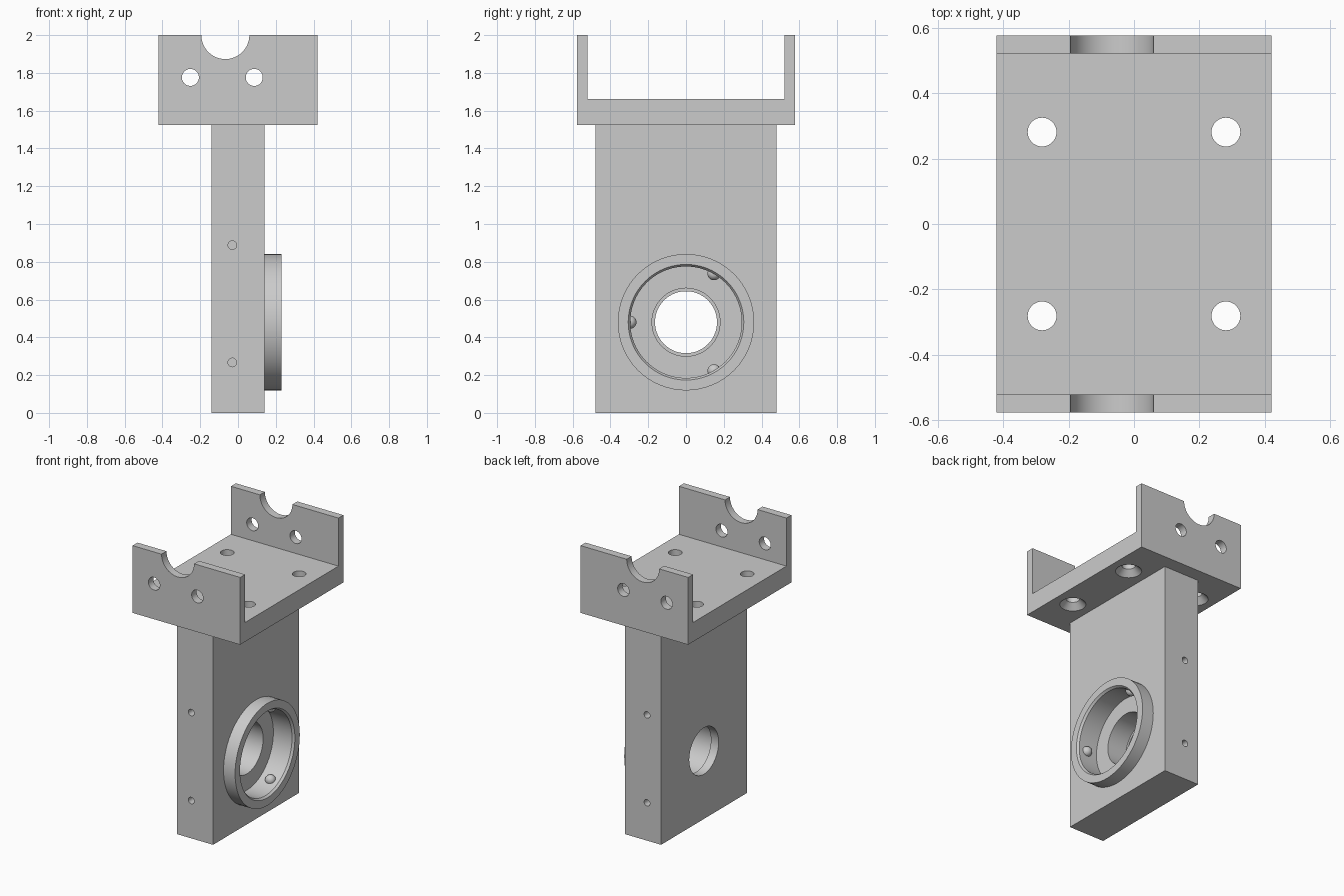
import bpy, bmesh, math
from mathutils import Matrix, Vector

if "Cube" in bpy.data.objects:
    bpy.data.objects.remove(bpy.data.objects["Cube"])

grey = bpy.data.materials.new("plain grey")
grey.diffuse_color = (0.6, 0.6, 0.6, 1)
grey.use_nodes = True
grey.node_tree.nodes["Principled BSDF"].inputs["Base Color"].default_value = grey.diffuse_color


def finish(bm, name):
    bmesh.ops.recalc_face_normals(bm, faces=bm.faces)
    me = bpy.data.meshes.new(name)
    bm.to_mesh(me)
    bm.free()
    ob = bpy.data.objects.new(name, me)
    bpy.context.collection.objects.link(ob)
    me.materials.append(grey)
    return ob


def box(name, lo, hi):
    lo, hi = Vector(lo), Vector(hi)
    bm = bmesh.new()
    bmesh.ops.create_cube(bm, size=1)
    for v in bm.verts:
        v.co = (lo + hi) / 2 + Vector(a * b for a, b in zip(v.co, hi - lo))
    return finish(bm, name)


def turned(name, profile, axis, at, n=64):
    """Solid of revolution from (distance along axis, radius) pairs."""
    bm = bmesh.new()
    rings = []
    for d, r in profile:
        rings.append([bm.verts.new((r * math.cos(2 * math.pi * i / n),
                                    r * math.sin(2 * math.pi * i / n), d)) for i in range(n)])
    for a, b in zip(rings, rings[1:]):
        for i in range(n):
            j = (i + 1) % n
            bm.faces.new((a[i], a[j], b[j], b[i]))
    bm.faces.new(rings[0])
    bm.faces.new(rings[-1])
    rot = Vector((0, 0, 1)).rotation_difference(Vector(axis)).to_matrix().to_4x4()
    bm.transform(Matrix.Translation(at) @ rot)
    return finish(bm, name)


def combine(target, tools, op):
    for t in tools:
        m = target.modifiers.new(op, 'BOOLEAN')
        m.operation, m.object, m.solver = op, t, 'EXACT'
    bpy.context.view_layer.update()
    me = bpy.data.meshes.new_from_object(
        target.evaluated_get(bpy.context.evaluated_depsgraph_get()))
    target.modifiers.clear()
    target.data = me
    for t in tools:
        bpy.data.objects.remove(t)


def smooth(ob):
    bpy.ops.object.select_all(action='DESELECT')
    ob.select_set(True)
    bpy.context.view_layer.objects.active = ob
    bpy.ops.object.shade_smooth_by_angle(angle=math.radians(30))


X, Y, Z = (1, 0, 0), (0, 1, 0), (0, 0, 1)
BORE_Z = 0.48

# Upright post with its round collar
post = box("post", (-0.14, -0.478, 0), (0.14, 0.478, 1.525))
combine(post, [turned("collar", [(0.1, 0.361), (0.23, 0.361)], X, (0, 0, BORE_Z))], 'UNION')

# Stepped bore with chamfered mouth, and blind pin holes in both narrow sides
cuts = [turned("bore", [(-0.3, 0.164), (-0.08, 0.164), (-0.08, 0.18), (0.07, 0.18),
                        (0.07, 0.295), (0.215, 0.295), (0.23, 0.306), (0.3, 0.306)],
               X, (0, 0, BORE_Z), 96)]
for s in (-1, 1):
    for z in (0.267, 0.888):
        cuts.append(turned("pin_hole", [(-0.1, 0.023), (0.1, 0.023)], Y,
                           (-0.03, s * 0.478, z), 24))
combine(post, cuts, 'DIFFERENCE')
smooth(post)

# Three small round studs on the wall of the bore
for k in range(3):
    a = math.radians(60 + 120 * k)
    bm = bmesh.new()
    bmesh.ops.create_uvsphere(bm, u_segments=24, v_segments=12, radius=0.035)
    bm.transform(Matrix.Translation((0.15, 0.297 * math.cos(a), BORE_Z + 0.297 * math.sin(a))))
    smooth(finish(bm, "bore_stud"))

# U-shaped bracket on top
bracket = box("bracket", (-0.42, -0.576, 1.525), (0.42, 0.576, 2))
cuts = [box("channel", (-1, -0.521, 1.661), (1, 0.521, 2.5)),
        turned("notch", [(-1, 0.127), (1, 0.127)], Y, (-0.067, 0, 2))]
for x in (-0.252, 0.086):
    cuts.append(turned("flange_hole", [(-1, 0.045), (1, 0.045)], Y, (x, 0, 1.776), 48))
# Floor holes, countersunk from below
for x in (-0.281, 0.281):
    for y in (-0.281, 0.281):
        cuts.append(turned("floor_hole", [(-0.05, 0.085), (0, 0.085), (0.041, 0.044), (0.3, 0.044)],
                           Z, (x, y, 1.525), 48))
combine(bracket, cuts, 'DIFFERENCE')
smooth(bracket)
